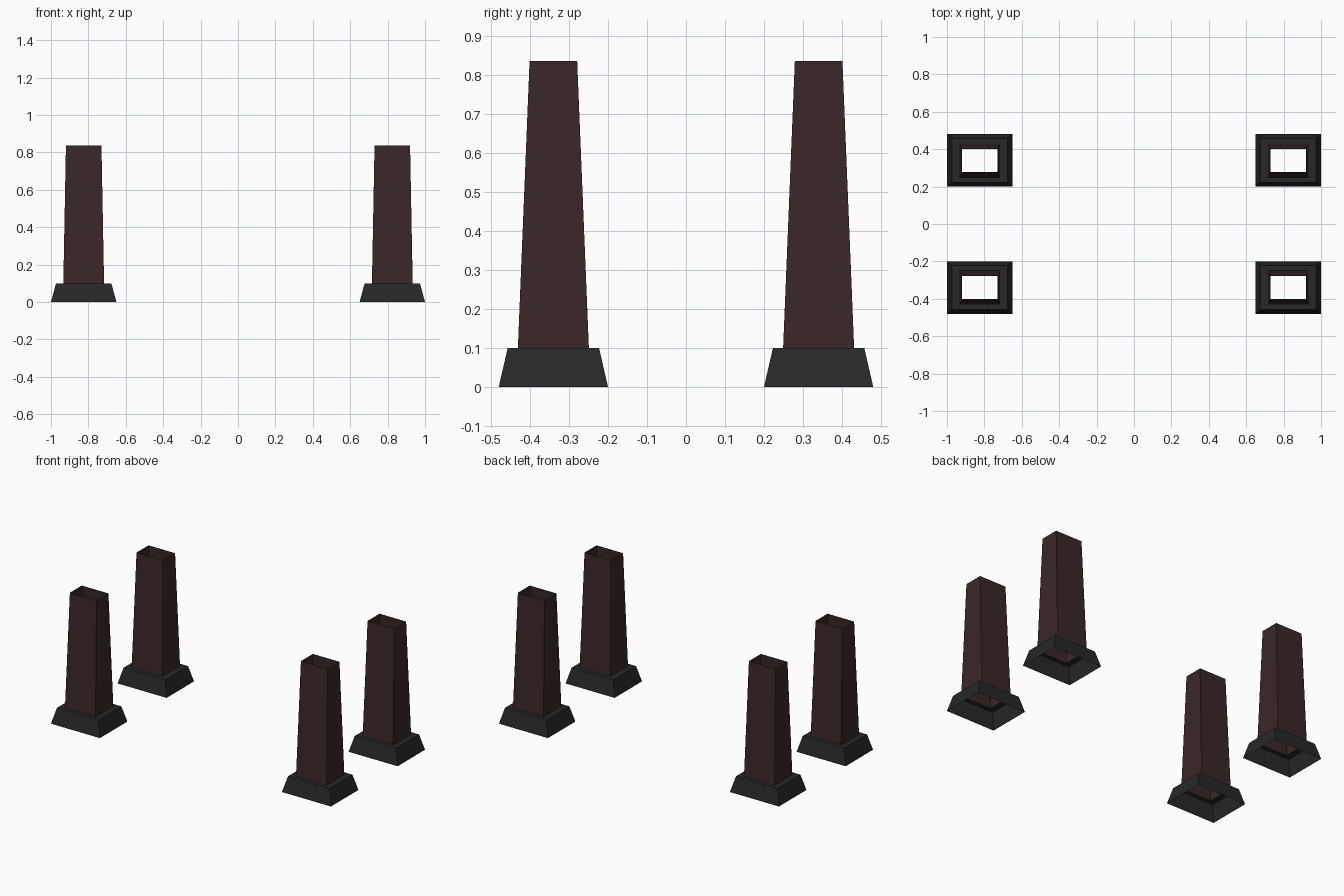
import bpy, bmesh

if "Cube" in bpy.data.objects:
    bpy.data.objects.remove(bpy.data.objects["Cube"])


def material(name, rgb):
    m = bpy.data.materials.new(name)
    m.diffuse_color = (*rgb, 1)
    m.use_nodes = True
    m.node_tree.nodes["Principled BSDF"].inputs["Base Color"].default_value = m.diffuse_color
    return m


charcoal = material("charcoal", (0.021, 0.021, 0.021))
brown = material("dark_brown", (0.042, 0.020, 0.020))


def open_shell(name, cx, cy, rings, mat):
    """Loft rectangles (half x, half y, z) into an uncapped thin shell."""
    bm = bmesh.new()
    loops = [[bm.verts.new((sx * hx, sy * hy, z))
              for sx, sy in ((-1, -1), (1, -1), (1, 1), (-1, 1))]
             for hx, hy, z in rings]
    for a, b in zip(loops, loops[1:]):
        for i in range(4):
            j = (i + 1) % 4
            bm.faces.new((a[i], a[j], b[j], b[i]))
    mesh = bpy.data.meshes.new(name)
    bm.to_mesh(mesh)
    bm.free()
    mesh.materials.append(mat)
    ob = bpy.data.objects.new(name, mesh)
    ob.location = (cx, cy, 0)
    bpy.context.collection.objects.link(ob)


# Four identical hollow legs, each a tapered column on a flared foot
for side, x in (("left", -0.825), ("right", 0.825)):
    for end, y in (("front", -0.34), ("back", 0.34)):
        # foot: sloped skirt plus flat ledge around the column opening
        open_shell(f"{end}_{side}_foot", x, y,
                   [(0.175, 0.14, 0), (0.148, 0.117, 0.1), (0.109, 0.091, 0.1)], charcoal)
        # column: open tapered tube
        open_shell(f"{end}_{side}_column", x, y,
                   [(0.109, 0.091, 0.1), (0.095, 0.061, 0.836)], brown)
